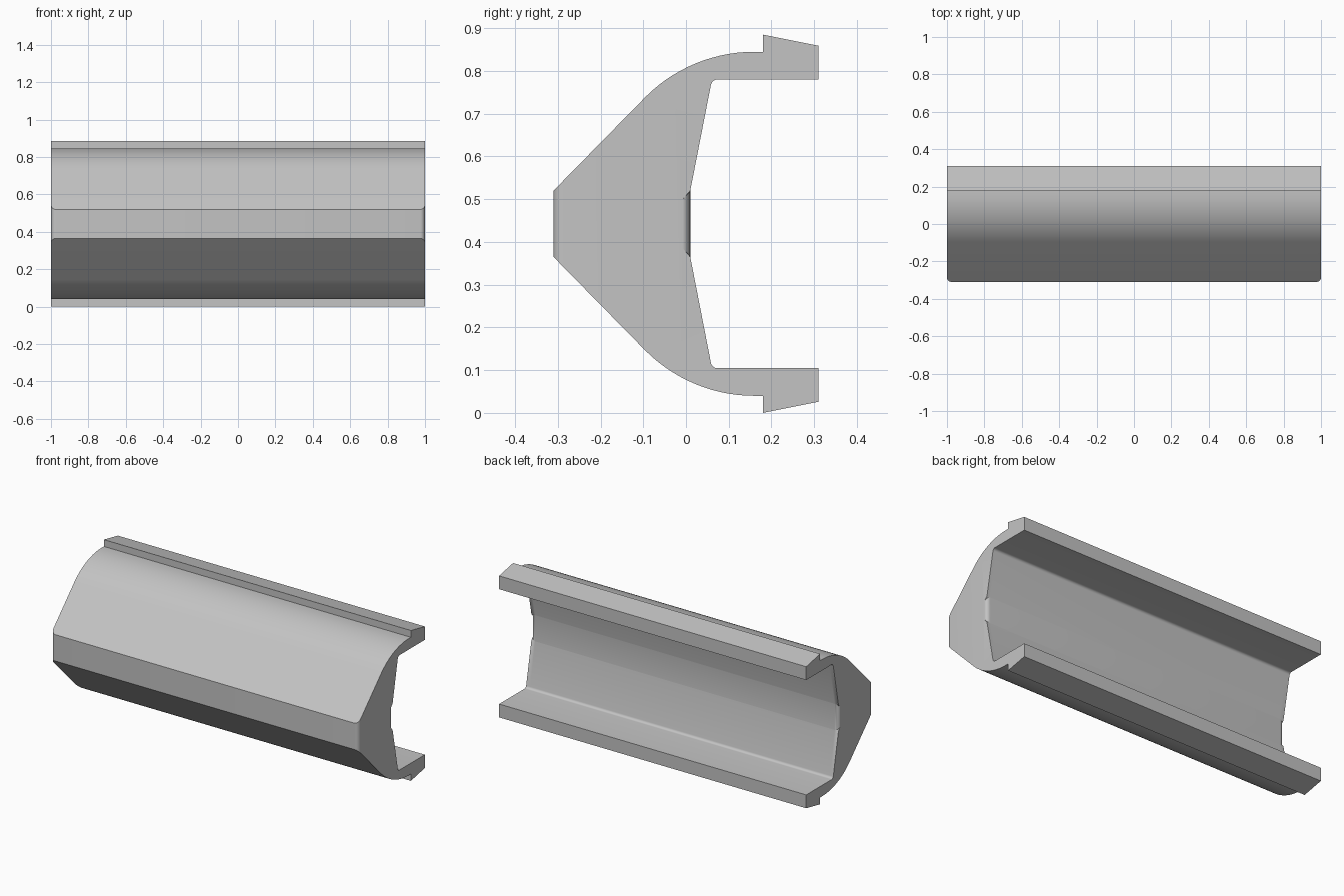
import bpy, bmesh, math

cube = bpy.data.objects.get("Cube")
if cube:
    bpy.data.objects.remove(cube, do_unlink=True)

MID = 0.4425      # height of the mirror plane
HALF_LENGTH = 1.0
ROUND = 0.025     # rounding of the vertical end corners
STEPS = 6


def arc(cy, cz, r, start, end, n):
    """Points on an arc, angles in degrees."""
    angles = [math.radians(start + (end - start) * i / n) for i in range(n + 1)]
    return [(cy + r * math.cos(a), cz + r * math.sin(a)) for a in angles]


def section(cut):
    """Closed (y, z) outline; cut pulls the front and inner strips into the body."""
    inner = cut * 0.7
    upper = [(-0.31 + cut, 0.0775 + cut * 1.02)]           # front strip edge
    upper += arc(0.16, 0.0425, 0.36, 135, 90, 14)          # rounded shoulder
    upper += [(0.18, 0.4025), (0.18, 0.4425),              # tapered lip
              (0.31, 0.4165), (0.31, 0.338)]
    upper += arc(0.074, 0.322, 0.016, 90, 170, 6)          # inner corner
    upper += [(0.01, 0.0775), (0.01 - inner, 0.0765 - inner * 1.1)]
    lower = [(y, -z) for y, z in reversed(upper)]
    return [(y, MID + z) for y, z in upper + lower]


# Stations along the length, bunched around the rounded ends
stations = []
for i in range(STEPS + 1):
    a = math.radians(90 * i / STEPS)
    stations.append((HALF_LENGTH - ROUND + ROUND * math.cos(a),
                     ROUND * (1 - math.sin(a))))
stations += [(-x, cut) for x, cut in reversed(stations)]

# Loft the outline through the stations and cap both ends
bm = bmesh.new()
rings = [[bm.verts.new((x, y, z)) for y, z in section(cut)] for x, cut in stations]
for a, b in zip(rings, rings[1:]):
    for i in range(len(a)):
        j = (i + 1) % len(a)
        bm.faces.new((a[i], a[j], b[j], b[i]))
bm.faces.new(rings[0])
bm.faces.new(rings[-1])
bmesh.ops.recalc_face_normals(bm, faces=bm.faces)
mesh = bpy.data.meshes.new("channel_rail")
bm.to_mesh(mesh)
bm.free()

# Single grey material
grey = bpy.data.materials.new("light_grey")
grey.use_nodes = True
colour = (0.55, 0.55, 0.55, 1)
grey.diffuse_color = colour
grey.node_tree.nodes["Principled BSDF"].inputs["Base Color"].default_value = colour
mesh.materials.append(grey)

rail = bpy.data.objects.new("channel_rail", mesh)
bpy.context.collection.objects.link(rail)
bpy.ops.object.select_all(action="DESELECT")
rail.select_set(True)
bpy.context.view_layer.objects.active = rail
bpy.ops.object.shade_smooth_by_angle(angle=math.radians(30))
